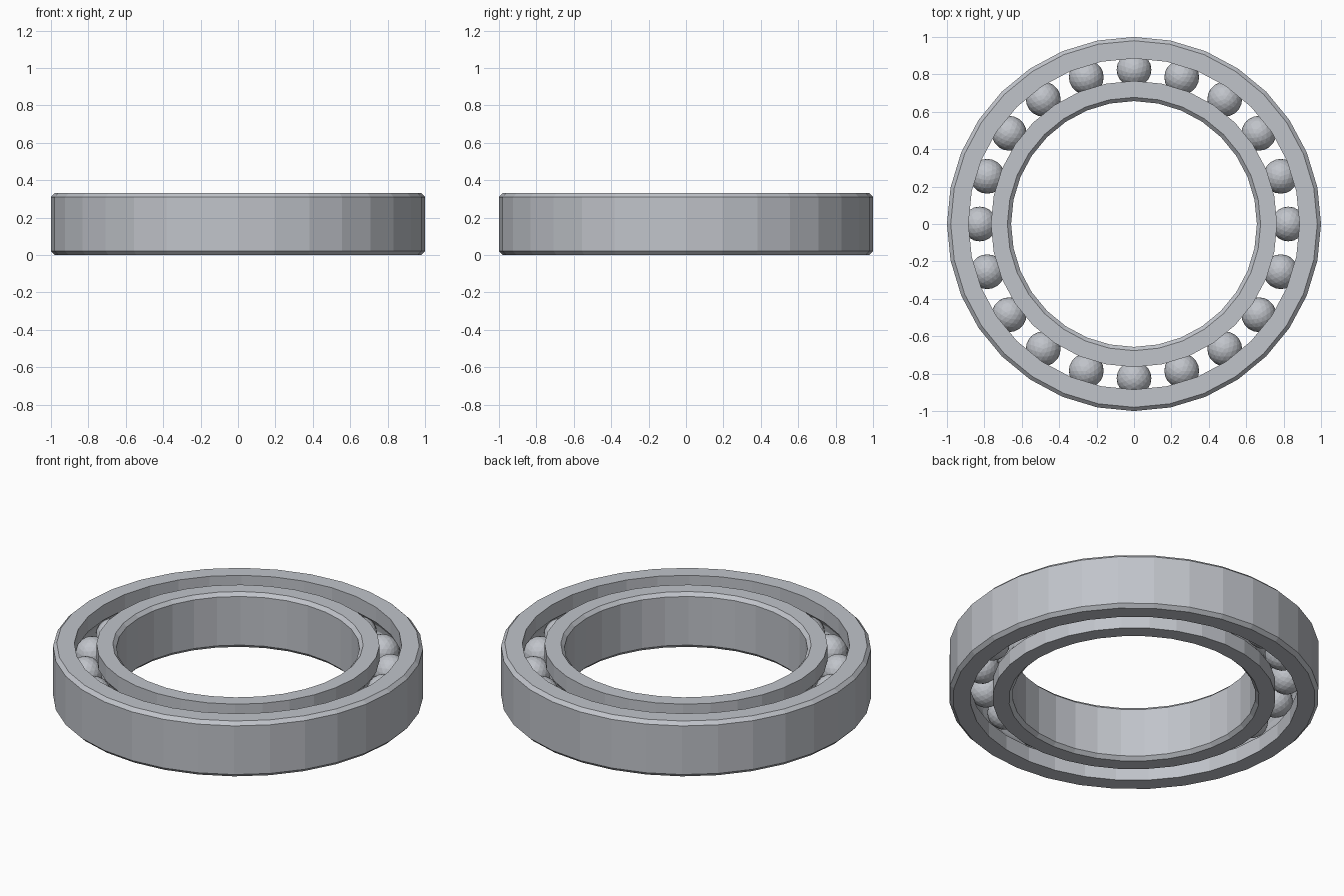
import bpy
import bmesh
from math import sin, cos, tau, pi, sqrt

cube = bpy.data.objects.get("Cube")
if cube:
    bpy.data.objects.remove(cube, do_unlink=True)

HEIGHT = 0.33
MID = HEIGHT / 2
RING_SIDES = 32
BALL_COUNT = 20
BALL_RADIUS = 0.093
PITCH = 0.825        # radius of the circle through the ball centres
CHAMFER = 0.02

steel = bpy.data.materials.new("brushed steel grey")
colour = (0.53, 0.55, 0.59, 1)
steel.diffuse_color = colour
steel.use_nodes = True
steel.node_tree.nodes["Principled BSDF"].inputs["Base Color"].default_value = colour


def finish(name, bm):
    mesh = bpy.data.meshes.new(name)
    bm.to_mesh(mesh)
    bm.free()
    mesh.materials.append(steel)
    obj = bpy.data.objects.new(name, mesh)
    bpy.context.collection.objects.link(obj)
    return obj


def ring(name, face, race):
    """Ring with a chamfered plain face and a grooved race facing the balls."""
    way = 1 if face > race else -1
    edge = face - way * CHAMFER
    profile = [(race, 0), (edge, 0), (face, CHAMFER),
               (face, HEIGHT - CHAMFER), (edge, HEIGHT), (race, HEIGHT)]
    # Groove arc, from upper lip to lower lip
    groove = BALL_RADIUS + 0.003
    lip = sqrt(groove ** 2 - (race - PITCH) ** 2)
    steps = 6
    for i in range(steps + 1):
        z = lip * cos(pi * i / steps)
        profile.append((PITCH + way * sqrt(groove ** 2 - z ** 2), MID + z))

    # Revolve the closed profile
    bm = bmesh.new()
    loops = []
    for s in range(RING_SIDES):
        a = tau * s / RING_SIDES
        loops.append([bm.verts.new((r * cos(a), r * sin(a), z)) for r, z in profile])
    n = len(profile)
    for s in range(RING_SIDES):
        here, there = loops[s], loops[(s + 1) % RING_SIDES]
        for i in range(n):
            j = (i + 1) % n
            bm.faces.new((here[i], there[i], there[j], here[j]))
    bmesh.ops.recalc_face_normals(bm, faces=bm.faces)
    return finish(name, bm)


ring("outer_ring", 1.0, 0.885)
ring("inner_ring", 0.657, 0.765)

# Balls share one faceted mesh
bm = bmesh.new()
bmesh.ops.create_icosphere(bm, subdivisions=3, radius=BALL_RADIUS)
first = finish("ball_1", bm)
for k in range(BALL_COUNT):
    ball = first
    if k:
        ball = first.copy()
        ball.name = f"ball_{k + 1}"
        bpy.context.collection.objects.link(ball)
    a = tau * k / BALL_COUNT
    ball.location = (PITCH * cos(a), PITCH * sin(a), MID)
    ball.rotation_euler.z = a
